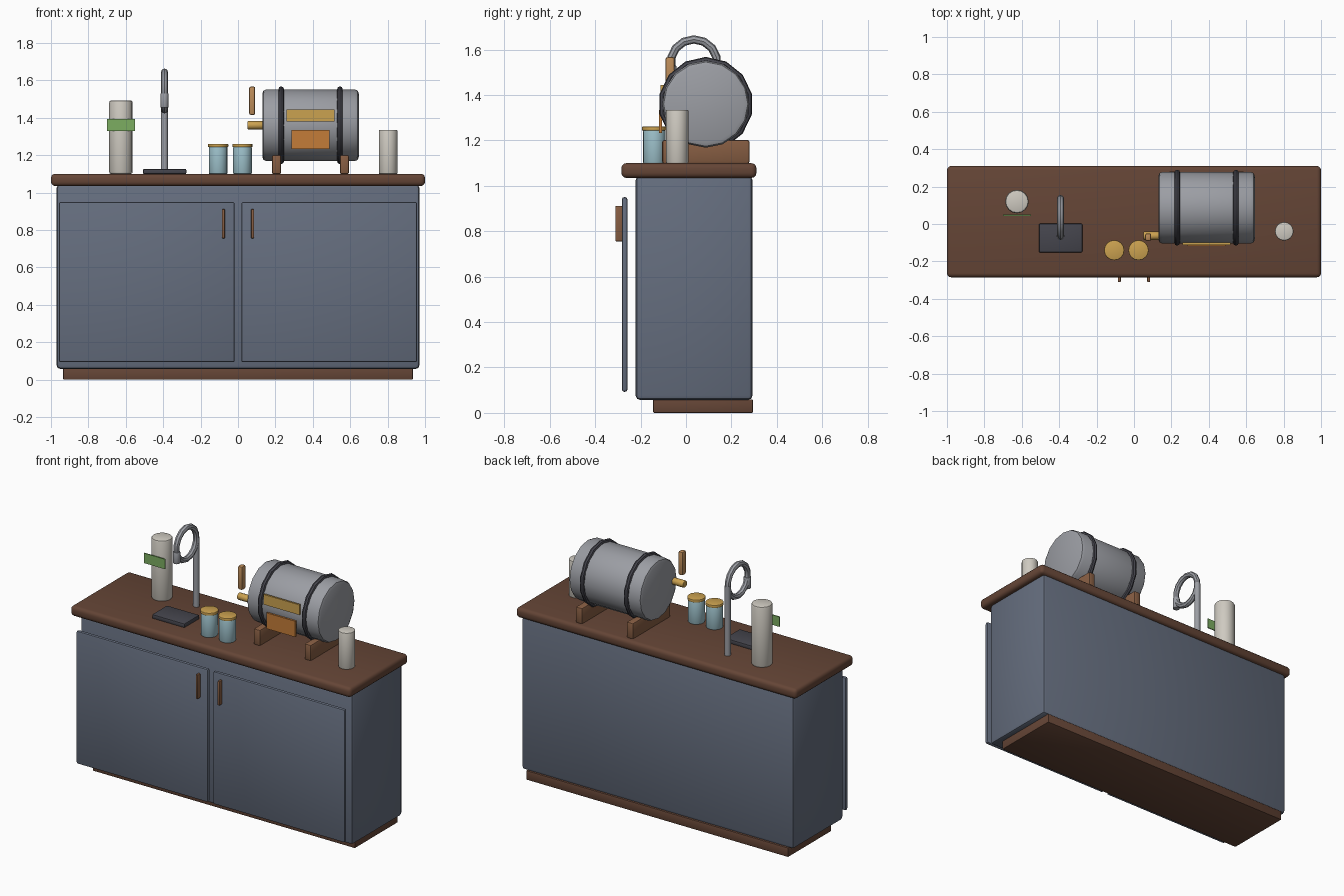
import bpy, bmesh
from math import radians, pi
from mathutils import Matrix, Vector

if "Cube" in bpy.data.objects:
    bpy.data.objects.remove(bpy.data.objects["Cube"])


def material(name, r, g, b):
    m = bpy.data.materials.new(name)
    m.diffuse_color = (r, g, b, 1)
    m.use_nodes = True
    m.node_tree.nodes["Principled BSDF"].inputs["Base Color"].default_value = m.diffuse_color
    return m


SLATE = material("slate_paint", 0.13, 0.155, 0.21)
WOOD = material("dark_wood", 0.13, 0.06, 0.037)
OAK = material("cradle_wood", 0.24, 0.11, 0.055)
STEEL = material("steel", 0.33, 0.34, 0.37)
DARK = material("dark_metal", 0.06, 0.06, 0.075)
BRASS = material("brass", 0.6, 0.36, 0.08)
TAN = material("lever_wood", 0.5, 0.26, 0.1)
ORANGE = material("orange_card", 0.55, 0.2, 0.04)
GREEN = material("green_card", 0.2, 0.42, 0.12)
GLASS = material("blue_glass", 0.33, 0.52, 0.58)
CREAM = material("cream", 0.62, 0.59, 0.53)


def finish(name, bm, mat):
    mesh = bpy.data.meshes.new(name)
    bmesh.ops.recalc_face_normals(bm, faces=bm.faces)
    bm.to_mesh(mesh)
    bm.free()
    ob = bpy.data.objects.new(name, mesh)
    bpy.context.collection.objects.link(ob)
    mesh.materials.append(mat)
    bpy.ops.object.select_all(action='DESELECT')
    ob.select_set(True)
    bpy.context.view_layer.objects.active = ob
    bpy.ops.object.shade_smooth_by_angle(angle=radians(40))
    return ob


def bevel_sharp(bm, width, segments):
    if width:
        edges = [e for e in bm.edges if e.calc_face_angle(0) > radians(60)]
        bmesh.ops.bevel(bm, geom=edges, offset=width, segments=segments,
                        profile=0.5, affect='EDGES', clamp_overlap=True)


def box(name, x, y, z, mat, bevel=0.0, segments=2):
    """Box from (min, max) ranges."""
    bm = bmesh.new()
    bmesh.ops.create_cube(bm, size=1)
    for v in bm.verts:
        v.co = Vector([(a + b) / 2 + c * (b - a) for (a, b), c in zip((x, y, z), v.co)])
    bevel_sharp(bm, bevel, segments)
    return finish(name, bm, mat)


def cylinder(name, centre, r, length, mat, bevel=0.0, sides=16, axis='Z'):
    bm = bmesh.new()
    bmesh.ops.create_cone(bm, cap_ends=True, segments=sides, radius1=r, radius2=r, depth=length)
    bevel_sharp(bm, bevel, 2)
    if axis == 'X':
        bm.transform(Matrix.Rotation(pi / 2, 4, 'Y'))
    bm.transform(Matrix.Translation(centre))
    return finish(name, bm, mat)


def ring(name, centre, major, minor, mat, sides=14, tube=8):
    """Torus standing in the YZ plane."""
    bm = bmesh.new()
    c = Vector(centre)
    loops = []
    for i in range(sides):
        turn = Matrix.Rotation(2 * pi * i / sides, 3, 'X')
        loops.append([bm.verts.new(c + turn @ (Vector((0, 0, major)) +
                      Matrix.Rotation(2 * pi * j / tube, 3, 'Y') @ Vector((0, 0, minor))))
                      for j in range(tube)])
    for i in range(sides):
        a, b = loops[i], loops[(i + 1) % sides]
        for j in range(tube):
            k = (j + 1) % tube
            bm.faces.new((a[j], a[k], b[k], b[j]))
    return finish(name, bm, mat)


# Cabinet
box("plinth", (-0.935, 0.935), (-0.145, 0.295), (0, 0.06), WOOD, 0.005)
box("cabinet_body", (-0.97, 0.97), (-0.222, 0.293), (0.057, 1.045), SLATE, 0.02)
box("countertop", (-1, 1), (-0.285, 0.31), (1.035, 1.10), WOOD, 0.022, 3)
for side, s in (("left", -1), ("right", 1)):
    box(side + "_door", sorted((s * 0.957, s * 0.018)), (-0.283, -0.258), (0.093, 0.95), SLATE, 0.01)
    box(side + "_door_handle", sorted((s * 0.07, s * 0.086)), (-0.311, -0.28), (0.755, 0.912), OAK, 0.005)

# Keg with hoops, cradles and labels
cylinder("keg", (0.388, 0.087, 1.36), 0.192, 0.516, STEEL, 0.022, 16, 'X')
for i, (hoop_x, cradle_x) in enumerate(((0.231, 0.206), (0.545, 0.569)), 1):
    ring(f"keg_hoop_{i}", (hoop_x, 0.087, 1.36), 0.193, 0.015, DARK)
    box(f"keg_cradle_{i}", (cradle_x - 0.024, cradle_x + 0.024), (-0.105, 0.28), (1.098, 1.202), OAK, 0.01)
box("keg_upper_label", (0.26, 0.516), (-0.112, -0.1), (1.38, 1.445), BRASS)
box("keg_lower_label", (0.285, 0.49), (-0.118, -0.106), (1.233, 1.335), ORANGE)

# Keg tap and lever
cylinder("keg_tap", (0.095, -0.063, 1.36), 0.022, 0.09, BRASS, 0.004, 12, 'X')
box("tap_lever", (0.06, 0.092), (-0.09, -0.05), (1.415, 1.567), TAN, 0.009)

# Swan-neck tap and drip tray
cylinder("faucet_post", (-0.393, 0.137, 1.32), 0.0185, 0.45, STEEL, 0, 12)
ring("faucet_loop", (-0.393, 0.035, 1.543), 0.102, 0.0185, STEEL)
cylinder("faucet_nozzle", (-0.393, -0.064, 1.492), 0.0215, 0.075, STEEL, 0.003, 12)
box("drip_tray", (-0.508, -0.276), (-0.152, 0.002), (1.099, 1.126), DARK, 0.006)

# Jars with lids
for i, x in enumerate((-0.106, 0.024), 1):
    cylinder(f"jar_{i}", (x, -0.14, 1.172), 0.05, 0.146, GLASS, 0.006)
    cylinder(f"jar_lid_{i}", (x, -0.14, 1.252), 0.054, 0.018, BRASS, 0.004)

# Cup stacks and green label
cylinder("tall_cup_stack", (-0.626, 0.12, 1.296), 0.063, 0.394, CREAM, 0.012)
box("stack_label", (-0.701, -0.552), (0.044, 0.051), (1.33, 1.394), GREEN)
cylinder("short_cup_stack", (0.803, -0.039, 1.217), 0.05, 0.236, CREAM, 0.006)
